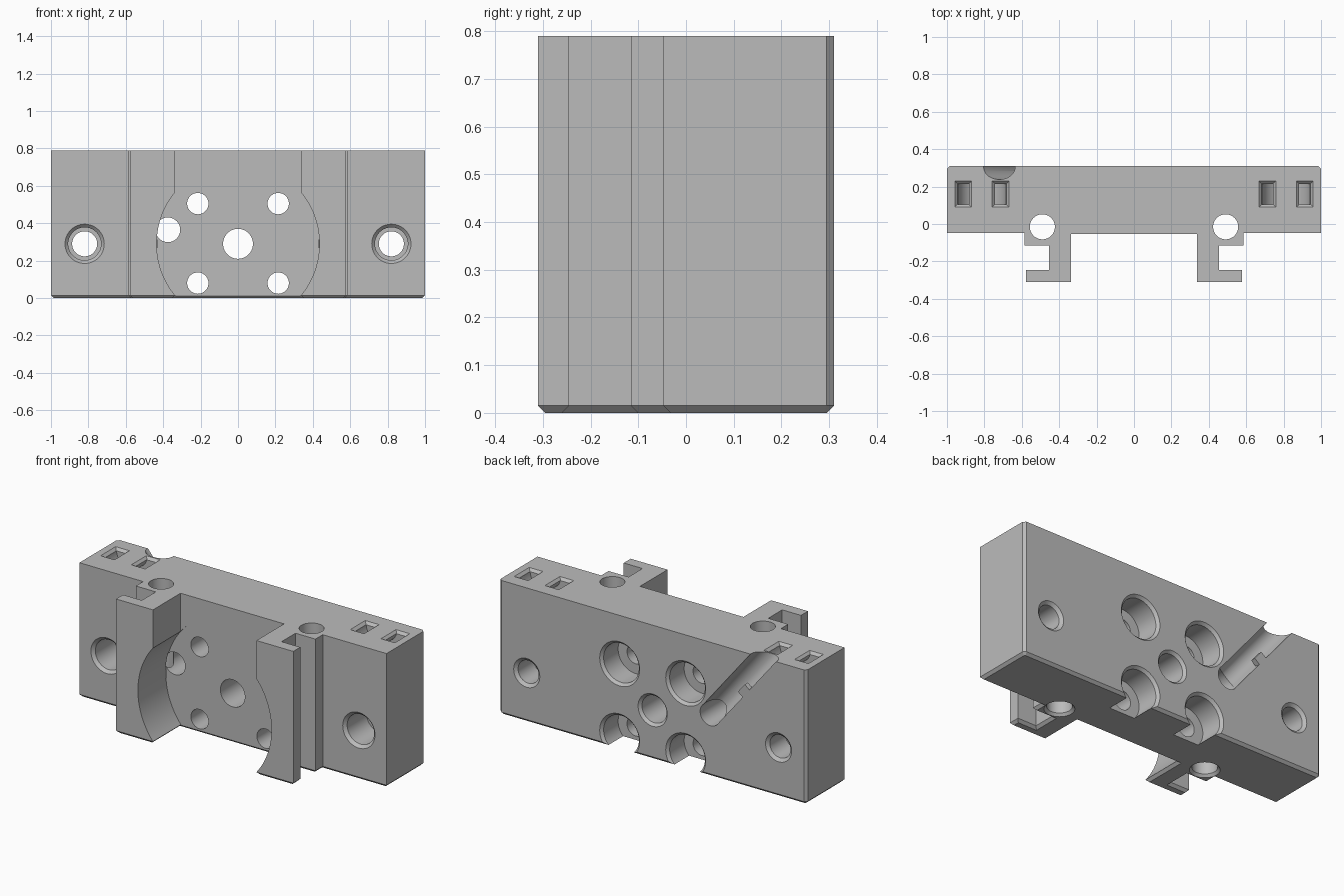
import bpy, bmesh, math
from mathutils import Matrix, Vector

cube = bpy.data.objects.get("Cube")
if cube:
    bpy.data.objects.remove(cube)

H = 0.79       # block height
BACK = 0.31    # rear face
C = 0.015      # edge chamfer
MID = 0.29     # height of the main bore line

grey = bpy.data.materials.new("plain_grey")
grey.use_nodes = True
grey.diffuse_color = (0.5, 0.5, 0.5, 1)
grey.node_tree.nodes["Principled BSDF"].inputs["Base Color"].default_value = (0.5, 0.5, 0.5, 1)

ALONG_Y = Matrix.Rotation(-math.pi / 2, 4, 'X')


def finish(name, bm):
    bmesh.ops.recalc_face_normals(bm, faces=bm.faces)
    mesh = bpy.data.meshes.new(name)
    bm.to_mesh(mesh)
    bm.free()
    mesh.materials.append(grey)
    ob = bpy.data.objects.new(name, mesh)
    bpy.context.scene.collection.objects.link(ob)
    return ob


def lathe(name, profile, matrix, ring=False, sides=64):
    """Revolve (radius, distance) pairs; a ring joins its last pair to its first."""
    bm = bmesh.new()
    loops = []
    for r, d in profile:
        loops.append([bm.verts.new(matrix @ Vector((r * math.cos(a), r * math.sin(a), d)))
                      for a in (math.tau * i / sides for i in range(sides))])
    pairs = list(zip(loops, loops[1:]))
    if ring:
        pairs.append((loops[-1], loops[0]))
    else:
        bm.faces.new(loops[0])
        bm.faces.new(loops[-1])
    for a, b in pairs:
        for i in range(sides):
            j = (i + 1) % sides
            bm.faces.new((a[i], a[j], b[j], b[i]))
    return finish(name, bm)


def bore(name, x, z, profile):
    return lathe(name, profile, Matrix.Translation((x, 0, z)) @ ALONG_Y)


# Block with two hooked rails: half of the plan outline, mirrored
half = [(0.337, -0.053), (0.337, -0.31), (0.577, -0.31), (0.577, -0.245),
        (0.455, -0.245), (0.455, -0.115), (0.585, -0.115), (0.585, -0.047),
        (1, -0.047), (1, BACK - C), (1 - C, BACK)]
outline = half + [(-x, y) for x, y in reversed(half)]
bm = bmesh.new()
base = bm.faces.new([bm.verts.new((x, y, 0)) for x, y in outline])
top = bmesh.ops.extrude_face_region(bm, geom=[base])
bmesh.ops.translate(bm, vec=(0, 0, H),
                    verts=[g for g in top["geom"] if isinstance(g, bmesh.types.BMVert)])
bmesh.ops.recalc_face_normals(bm, faces=bm.faces)
bottom = [e for e in bm.edges if all(v.co.z < 0.001 for v in e.verts)]
bmesh.ops.bevel(bm, geom=bottom, offset=C, segments=1, affect='EDGES')
block = finish("mounting_block", bm)

cutters = []

# Round front recess and centre bore
cutters.append(lathe("round_recess_cutter", [(0.435, -0.4), (0.435, -0.05)],
                     Matrix.Translation((0, 0, MID)) @ ALONG_Y, sides=128))
cutters.append(bore("centre_bore_cutter", 0, MID,
                    [(0.08, -0.1), (0.08, BACK - C), (0.095, BACK), (0.095, 0.36)]))

for s in (-1, 1):
    # Four screw holes with deep rear counterbores
    for z in (0.08, 0.505):
        cutters.append(bore("screw_hole_cutter", s * 0.215, z,
                            [(0.057, -0.1), (0.057, 0.16), (0.115, 0.16),
                             (0.115, BACK - C), (0.13, BACK), (0.13, 0.36)]))
    # Side holes with front counterbores
    cutters.append(bore("side_hole_cutter", s * 0.82, MID,
                        [(0.105, -0.1), (0.105, -0.047), (0.088, -0.03), (0.088, 0.15),
                         (0.067, 0.15), (0.067, BACK - C), (0.085, BACK), (0.085, 0.36)]))
    # Vertical rod holes through the rails
    cutters.append(lathe("rod_hole_cutter", [(0.08, -0.05), (0.08, 0), (0.067, C), (0.067, 0.9)],
                         Matrix.Translation((s * 0.49, -0.015, 0))))
    # Curved strap tunnel with two chamfered mouths in the top
    cx = s * 0.813
    cutters.append(lathe("strap_tunnel_cutter",
                         [(0.07, 0.105), (0.13, 0.105), (0.13, 0.215), (0.07, 0.215)],
                         Matrix.Translation((cx, 0, H)) @ ALONG_Y, ring=True))
    for t in (-1, 1):
        bm = bmesh.new()
        bmesh.ops.create_cube(bm, size=2)
        for v in bm.verts:
            grow = 2 * C if v.co.z > 0 else 0
            v.co = (cx + t * 0.1 + v.co.x * (0.03 + grow),
                    0.16 + v.co.y * (0.055 + grow), H + v.co.z * C)
        cutters.append(finish("strap_mouth_cutter", bm))

# Wire hole and slanted wire channel across the rear face
cutters.append(bore("wire_hole_cutter", -0.375, 0.365, [(0.066, -0.055), (0.066, 0.36)]))
start = Vector((-0.375, 0.303, 0.365))
run = Vector((-0.345, 0, 0.425)).normalized()
turn = run.to_track_quat('Z', 'Y').to_matrix().to_4x4()
cutters.append(lathe("wire_channel_cutter", [(0.065, 0), (0.065, 0.75)],
                     Matrix.Translation(start) @ turn))

# Cut everything out of the block
bpy.context.view_layer.objects.active = block
for cutter in cutters:
    cutter.hide_render = True
    mod = block.modifiers.new("cut", 'BOOLEAN')
    mod.operation = 'DIFFERENCE'
    mod.solver = 'EXACT'
    mod.object = cutter
    bpy.ops.object.modifier_apply(modifier=mod.name)
    bpy.data.objects.remove(cutter)

# Small retaining tab on the lower side of the wire channel
side = Vector((run.z * -1, 0, run.x))
axes = Matrix((run, side, Vector((0, 1, 0)))).transposed()
centre = start + run * 0.29 + side * 0.05
centre.y = BACK - 0.015
bm = bmesh.new()
bmesh.ops.create_cube(bm, size=1)
for v in bm.verts:
    v.co = centre + axes @ Vector((v.co.x * 0.07, v.co.y * 0.05, v.co.z * 0.029))
finish("channel_tab", bm)

# Smooth bores, crisp edges
for ob in bpy.context.selected_objects:
    ob.select_set(False)
block.select_set(True)
bpy.context.view_layer.objects.active = block
bpy.ops.object.shade_smooth_by_angle(angle=math.radians(25))
